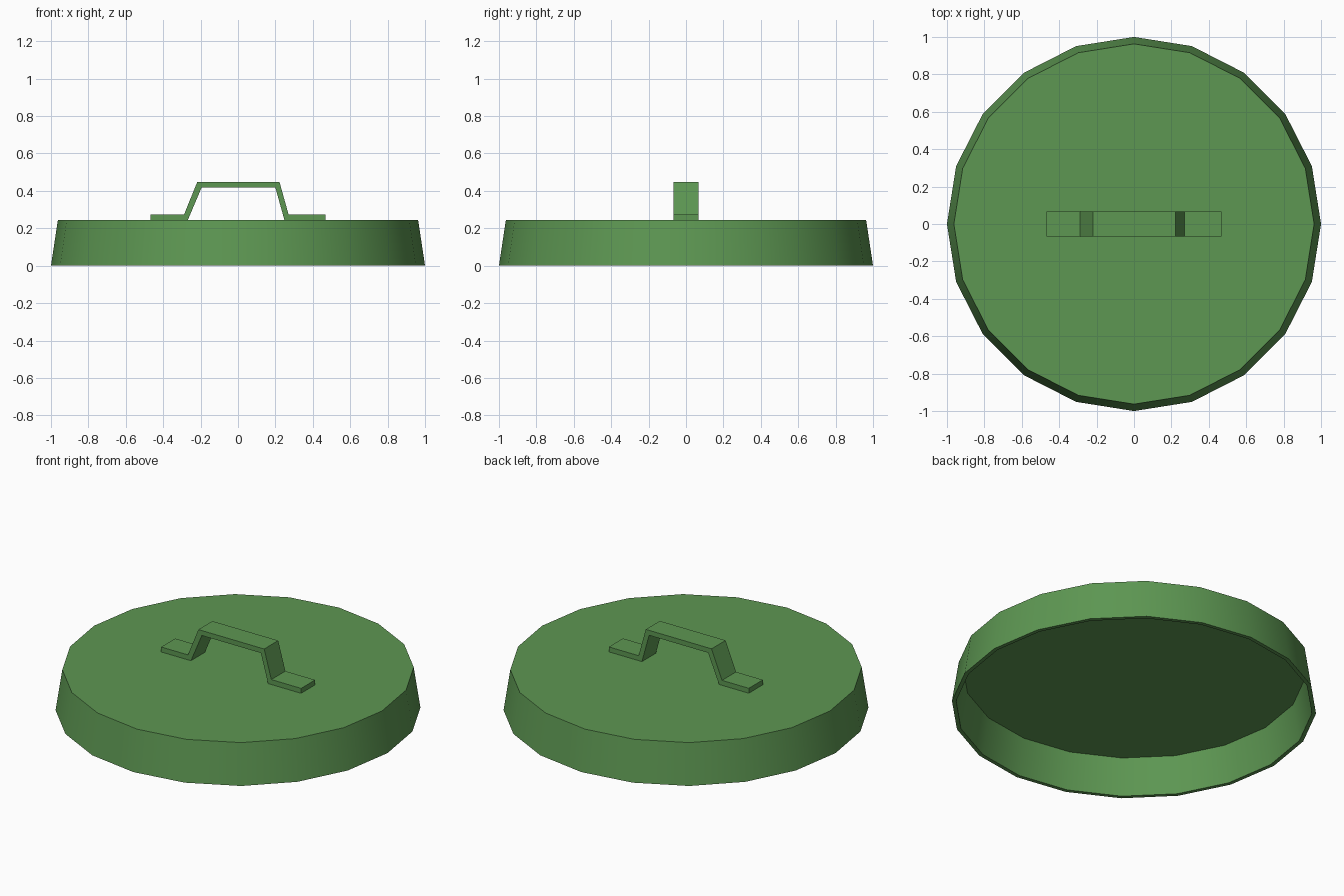
import bpy, bmesh, math

cube = bpy.data.objects.get("Cube")
if cube:
    bpy.data.objects.remove(cube, do_unlink=True)

# Single painted green
COLOUR = (0.11, 0.31, 0.085, 1)
green = bpy.data.materials.new("green")
green.use_nodes = True
green.diffuse_color = COLOUR
green.node_tree.nodes["Principled BSDF"].inputs["Base Color"].default_value = COLOUR


def finish(bm, name, smooth=False):
    """Turn a bmesh into a named, green object."""
    bmesh.ops.recalc_face_normals(bm, faces=bm.faces)
    mesh = bpy.data.meshes.new(name)
    bm.to_mesh(mesh)
    bm.free()
    mesh.materials.append(green)
    obj = bpy.data.objects.new(name, mesh)
    bpy.context.collection.objects.link(obj)
    if smooth:
        bpy.ops.object.select_all(action="DESELECT")
        obj.select_set(True)
        bpy.context.view_layer.objects.active = obj
        bpy.ops.object.shade_smooth_by_angle(angle=math.radians(30))
    return obj


# Lid: tapered 20-sided shell, open underneath
SIDES = 20
TOP = 0.245
profile = [(0.963, TOP), (1.0, 0), (0.977, 0), (0.94, 0.22)]  # radius, height
bm = bmesh.new()
rings = []
for radius, z in profile:
    rings.append([bm.verts.new((radius * math.cos(a), radius * math.sin(a), z))
                  for a in (math.tau * i / SIDES for i in range(SIDES))])
for upper, lower in zip(rings, rings[1:]):
    for i in range(SIDES):
        j = (i + 1) % SIDES
        bm.faces.new((upper[i], upper[j], lower[j], lower[i]))
bm.faces.new(rings[0])
bm.faces.new(rings[-1])
finish(bm, "lid", smooth=True)

# Handle: bent strap with a foot at each end, as (x, z) pairs along each side
upper_side = [(-0.467, 0.275), (-0.288, 0.275), (-0.218, 0.447),
              (0.222, 0.447), (0.27, 0.275), (0.469, 0.275)]
lower_side = [(-0.467, TOP), (-0.268, TOP), (-0.195, 0.417),
              (0.2, 0.417), (0.248, TOP), (0.469, TOP)]
HALF_WIDTH = 0.067
bm = bmesh.new()
sections = []
for (ux, uz), (lx, lz) in zip(upper_side, lower_side):
    sections.append([bm.verts.new(p) for p in (
        (ux, -HALF_WIDTH, uz), (ux, HALF_WIDTH, uz),
        (lx, HALF_WIDTH, lz), (lx, -HALF_WIDTH, lz))])
for a, b in zip(sections, sections[1:]):
    for i in range(4):
        j = (i + 1) % 4
        bm.faces.new((a[i], a[j], b[j], b[i]))
bm.faces.new(sections[0])
bm.faces.new(sections[-1])
finish(bm, "handle")
